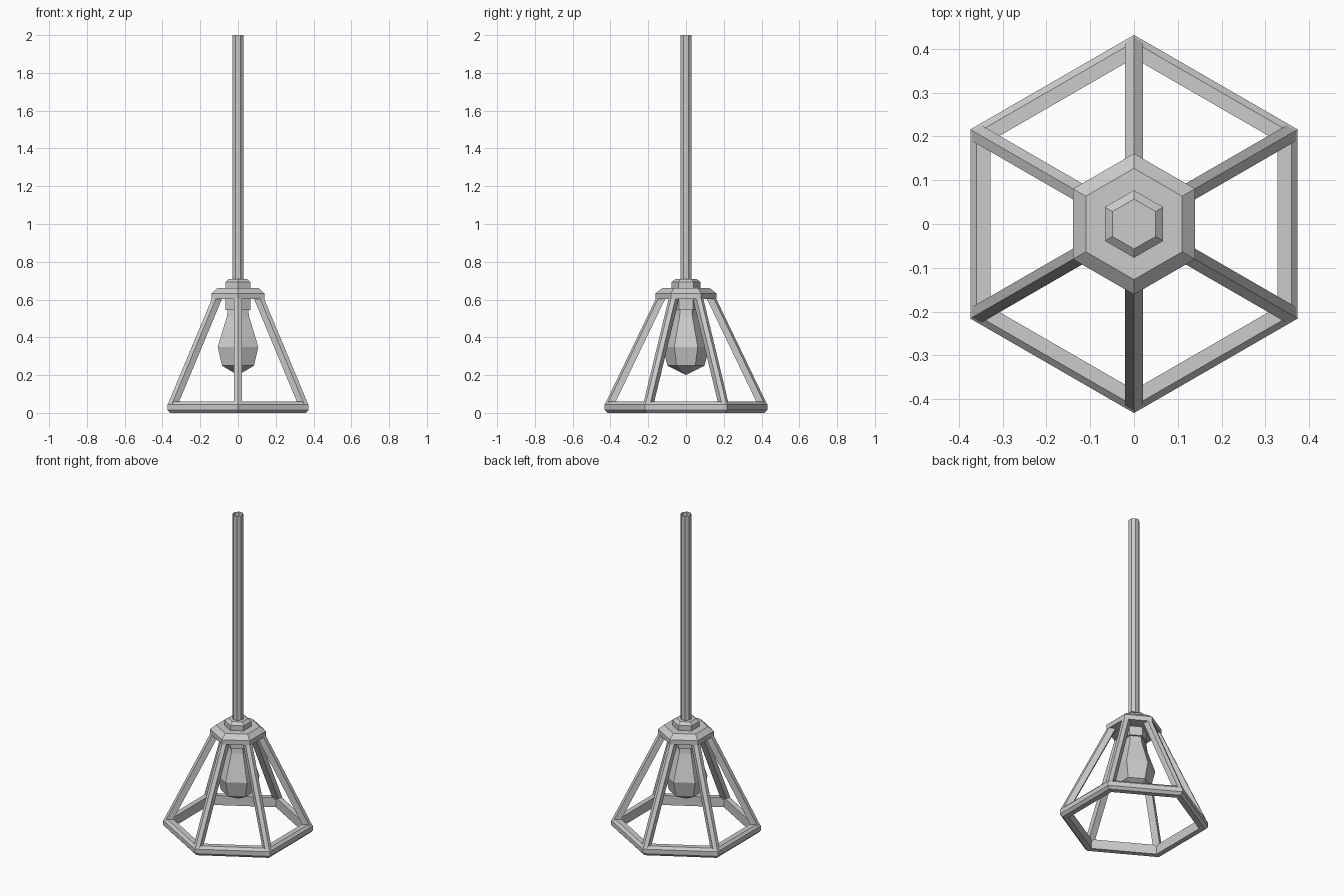
import bpy, bmesh, math

if "Cube" in bpy.data.objects:
    bpy.data.objects.remove(bpy.data.objects["Cube"])

A = math.cos(math.pi / 6)  # hexagon apothem / corner radius


def finish(name, bm, mat=None):
    bmesh.ops.recalc_face_normals(bm, faces=bm.faces[:])
    mesh = bpy.data.meshes.new(name)
    bm.to_mesh(mesh)
    bm.free()
    ob = bpy.data.objects.new(name, mesh)
    bpy.context.collection.objects.link(ob)
    if mat:
        mesh.materials.append(mat)
    return ob


def lathe(name, profile, sides=6, start=math.pi / 2, caps=True, closed=False, mat=None):
    """Turn (corner radius, z) points into a faceted part."""
    bm = bmesh.new()
    rings = []
    for r, z in profile:
        rings.append([bm.verts.new((r * math.cos(start + math.tau * i / sides),
                                    r * math.sin(start + math.tau * i / sides), z))
                      for i in range(sides)])
    pairs = list(zip(rings, rings[1:]))
    if closed:
        pairs.append((rings[-1], rings[0]))
    for a, b in pairs:
        for i in range(sides):
            j = (i + 1) % sides
            bm.faces.new((a[i], a[j], b[j], b[i]))
    if caps and not closed:
        bm.faces.new(rings[0])
        bm.faces.new(rings[-1])
    bmesh.ops.remove_doubles(bm, verts=bm.verts[:], dist=0.0005)
    return finish(name, bm, mat)


def strut(name, angle):
    """Sloped bar with a ridge on its outer side, cut level at both ends."""
    section = [(0, 0), (-0.012, 0.021), (-0.05, 0.021), (-0.05, -0.021), (-0.012, -0.021)]
    c, s = math.cos(angle), math.sin(angle)
    bm = bmesh.new()
    ends = []
    for r, z in ((0.43, 0.043), (0.157, 0.61)):
        ends.append([bm.verts.new(((r + d) * c - w * s, (r + d) * s + w * c, z))
                     for d, w in section])
    for i in range(5):
        j = (i + 1) % 5
        bm.faces.new((ends[0][i], ends[0][j], ends[1][j], ends[1][i]))
    bm.faces.new(ends[0])
    bm.faces.new(ends[1])
    return finish(name, bm)


# Lower hexagonal ring with chamfered outer edges
lathe("lower_ring", [(0.36 / A, 0), (0.374 / A, 0.016), (0.374 / A, 0.045),
                     (0.36 / A, 0.06), (0.328 / A, 0.06), (0.328 / A, 0)], closed=True)

# Cage struts
for k in range(6):
    strut(f"cage_strut_{k + 1}", math.pi / 2 + k * math.pi / 3)

# Cap, collar and socket
lathe("cage_cap", [(0.161, 0.603), (0.161, 0.633), (0.127, 0.66)])
lathe("collar", [(0.077, 0.655), (0.077, 0.692), (0.057, 0.708)])
lathe("bulb_socket", [(0.075, 0.545), (0.075, 0.61)])

# Bulb
glass = bpy.data.materials.new("pale_glass")
glass.diffuse_color = (0.85, 0.85, 0.83, 1)
glass.use_nodes = True
glass.node_tree.nodes["Principled BSDF"].inputs["Base Color"].default_value = glass.diffuse_color
lathe("bulb", [(0, 0.2), (0.098, 0.25), (0.124, 0.35), (0.068, 0.51), (0.062, 0.55)],
      mat=glass)

# Hanging rod, an open tube
lathe("hanging_rod", [(0.032, 0.706), (0.032, 2.0)], sides=8, start=math.pi / 8, caps=False)
